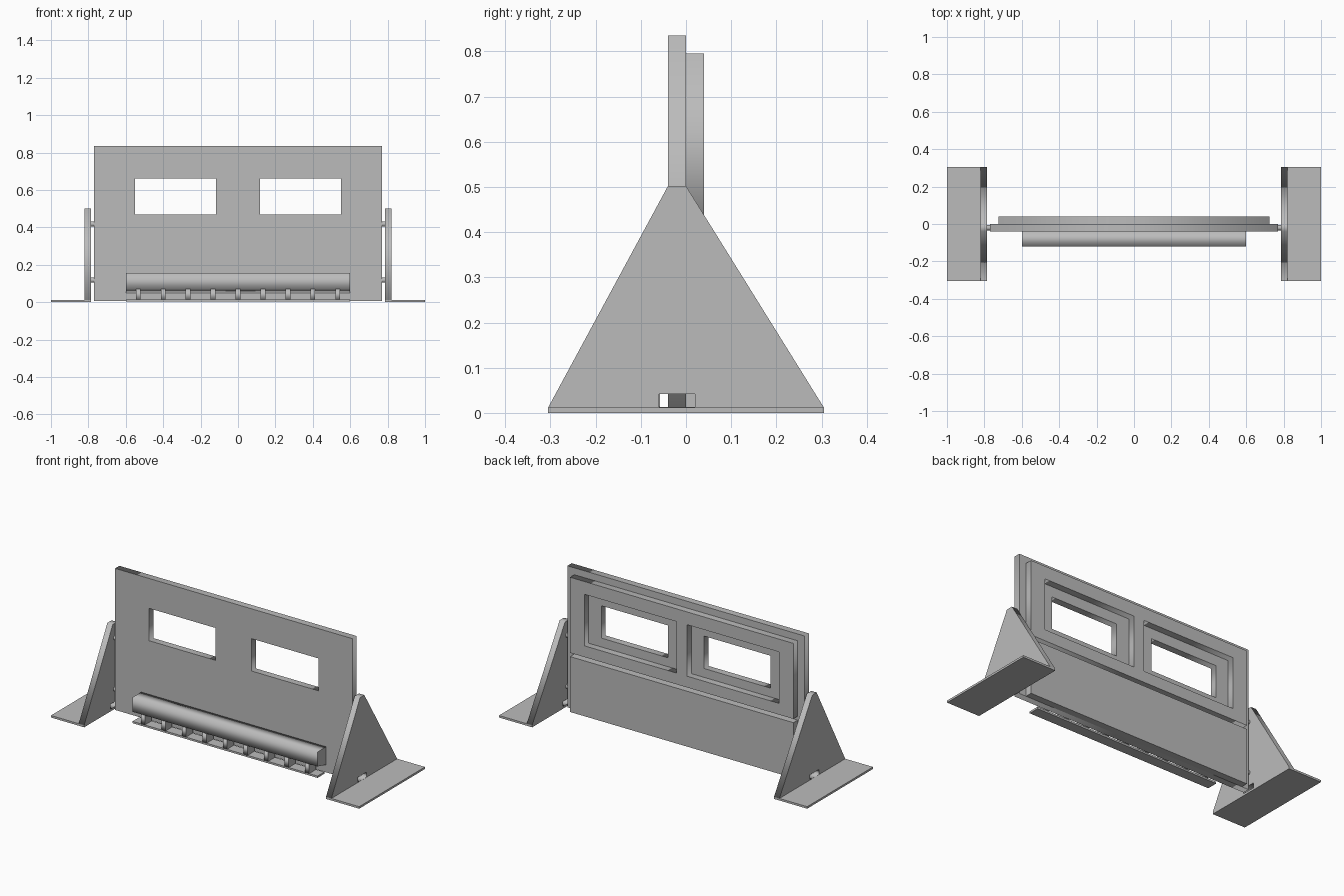
import bpy, bmesh, math
from mathutils import Vector

if "Cube" in bpy.data.objects:
    bpy.data.objects.remove(bpy.data.objects["Cube"])

grey = bpy.data.materials.new("plain grey")
grey.diffuse_color = (0.5, 0.5, 0.5, 1)
grey.use_nodes = True
grey.node_tree.nodes["Principled BSDF"].inputs["Base Color"].default_value = grey.diffuse_color


def finish(name, bm):
    bmesh.ops.recalc_face_normals(bm, faces=bm.faces[:])
    me = bpy.data.meshes.new(name)
    bm.to_mesh(me)
    bm.free()
    me.materials.append(grey)
    ob = bpy.data.objects.new(name, me)
    bpy.context.collection.objects.link(ob)
    return ob


def rect(u0, u1, v0, v1):
    return [(u0, v0), (u1, v0), (u1, v1), (u0, v1)]


def slab(name, loops, axis, d0, d1):
    """Extrude an outline (first loop) with holes (other loops) along x or y."""
    cu = bpy.data.curves.new("outline", 'CURVE')
    cu.dimensions = '2D'
    cu.fill_mode = 'BOTH'
    cu.extrude = abs(d1 - d0) / 2
    for loop in loops:
        sp = cu.splines.new('POLY')
        sp.points.add(len(loop) - 1)
        for p, (u, v) in zip(sp.points, loop):
            p.co = (u, v, 0, 1)
        sp.use_cyclic_u = True
    tmp = bpy.data.objects.new("outline", cu)
    bpy.context.collection.objects.link(tmp)
    dg = bpy.context.evaluated_depsgraph_get()
    me = bpy.data.meshes.new_from_object(tmp.evaluated_get(dg))
    bm = bmesh.new()
    bm.from_mesh(me)
    bpy.data.objects.remove(tmp)
    bpy.data.curves.remove(cu)
    bpy.data.meshes.remove(me)
    bmesh.ops.remove_doubles(bm, verts=bm.verts[:], dist=1e-5)
    mid = (d0 + d1) / 2
    for v in bm.verts:
        u, w, d = v.co
        v.co = Vector((u, mid + d, w)) if axis == 'y' else Vector((mid + d, u, w))
    return finish(name, bm)


def box(name, x0, x1, y0, y1, z0, z1):
    bm = bmesh.new()
    bmesh.ops.create_cube(bm, size=1)
    for v in bm.verts:
        v.co = ((x0 + x1) / 2 + v.co.x * (x1 - x0),
                (y0 + y1) / 2 + v.co.y * (y1 - y0),
                (z0 + z1) / 2 + v.co.z * (z1 - z0))
    return finish(name, bm)


# Front panel with two windows
slab("front_panel", [rect(-0.77, 0.77, 0.005, 0.835),
                     rect(-0.55, -0.117, 0.47, 0.66),
                     rect(0.117, 0.55, 0.47, 0.66)], 'y', -0.04, 0)

# Rear frame around the windows, and the lower rear panel under a narrow gap
slab("rear_window_frame", [rect(-0.725, 0.725, 0.352, 0.795),
                           rect(-0.632, -0.035, 0.418, 0.72),
                           rect(0.035, 0.632, 0.418, 0.72)], 'y', 0, 0.04)
box("rear_lower_panel", -0.725, 0.725, 0, 0.04, 0.005, 0.33)

# Front beam with a slanted underside
slab("front_beam", [[(-0.12, 0.07), (-0.04, 0.05), (-0.04, 0.155), (-0.12, 0.155)]],
     'x', -0.6, 0.6)

# Slatted rail under the beam
box("rail_plate", -0.6, 0.6, -0.12, -0.057, 0.003, 0.014)
for i in range(9):
    x = (i - 4) * 0.1333
    slab("rail_rib", [[(-0.12, 0.012), (-0.057, 0.012), (-0.057, 0.0555), (-0.12, 0.0705)]],
         'x', x - 0.013, x + 0.013)

# Side supports, their feet and the hinge pins
for s in (-1, 1):
    slab("support_plate", [[(-0.305, 0.012), (0.305, 0.012), (0.0, 0.502), (-0.04, 0.502)],
                           rect(-0.06, 0.02, 0.0125, 0.042)], 'x', s * 0.785, s * 0.82)
    box("support_foot", min(s * 0.785, s), max(s * 0.785, s), -0.305, 0.305, 0, 0.012)
    for z in (0.118, 0.418):
        slab("hinge_pin", [[(-0.02 + 0.014 * math.cos(a * math.pi / 8),
                             z + 0.014 * math.sin(a * math.pi / 8)) for a in range(16)]],
             'x', s * 0.765, s * 0.79)
